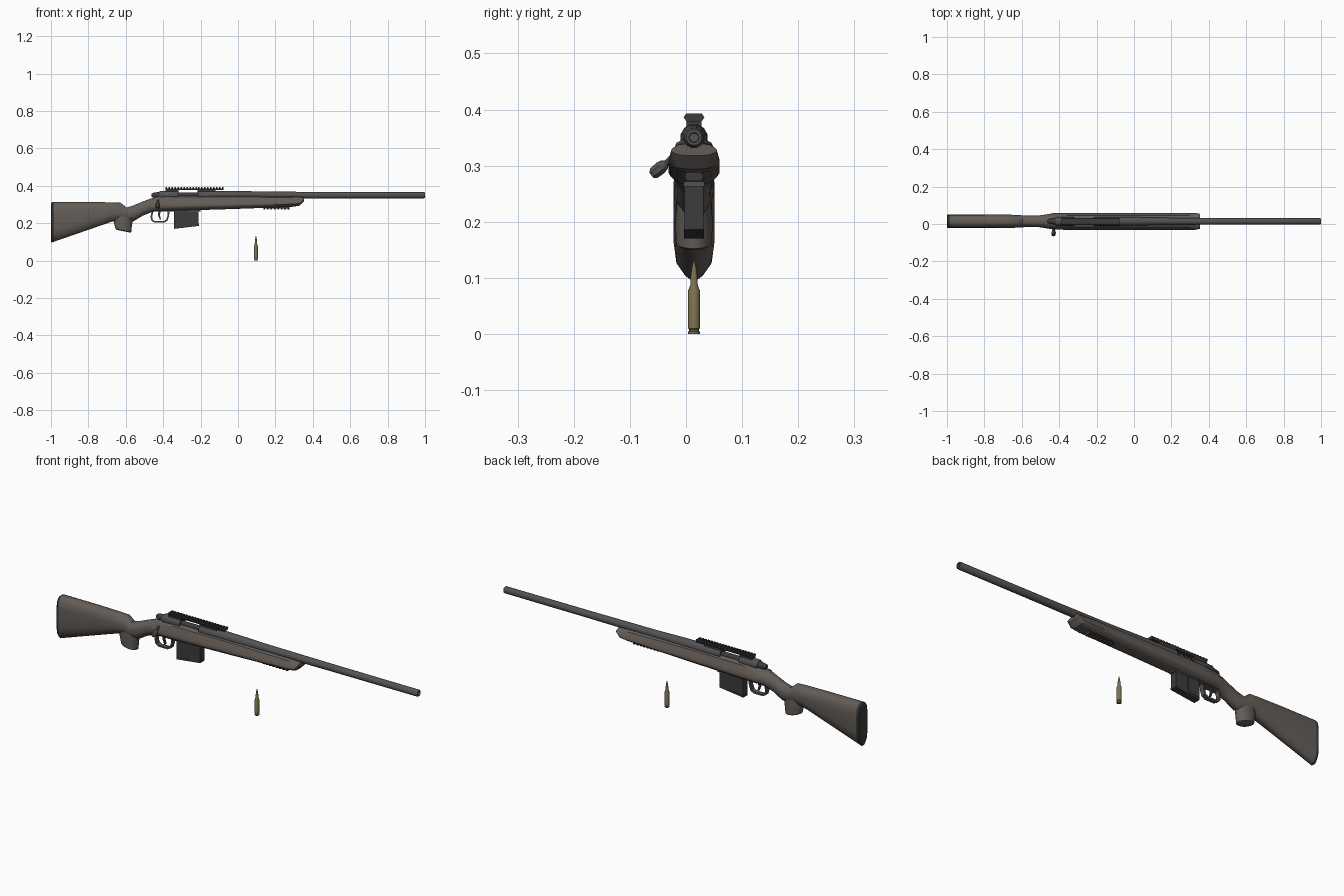
import bpy, bmesh, math
from mathutils import Vector

C = 0.0143   # centre plane of the rifle in y
AX = 0.35    # bore height


def material(name, rgb):
    m = bpy.data.materials.new(name)
    m.diffuse_color = (*rgb, 1)
    return m


STOCK = material("stock_brown", (0.125, 0.108, 0.095))
METAL = material("metal_grey", (0.085, 0.085, 0.088))
DARK = material("dark_grey", (0.045, 0.045, 0.048))
BRASS = material("brass", (0.2, 0.17, 0.08))


def make(name, pieces, mat):
    """Each piece is a list of rings, lofted and capped."""
    bm = bmesh.new()
    for rings in pieces:
        vs = [[bm.verts.new(p) for p in r] for r in rings]
        for a, b in zip(vs, vs[1:]):
            for i in range(len(a)):
                j = (i + 1) % len(a)
                bm.faces.new((a[i], a[j], b[j], b[i]))
        bm.faces.new(vs[0][::-1])
        bm.faces.new(vs[-1])
    bmesh.ops.recalc_face_normals(bm, faces=bm.faces)
    me = bpy.data.meshes.new(name)
    bm.to_mesh(me)
    bm.free()
    me.materials.append(mat)
    ob = bpy.data.objects.new(name, me)
    bpy.context.collection.objects.link(ob)
    return ob


def ring(c, u, v, n):
    c, u, v = Vector(c), Vector(u), Vector(v)
    return [c + u * math.cos(t) + v * math.sin(t)
            for t in (2 * math.pi * (i + 0.5) / n for i in range(n))]


def lathe_x(prof, z=AX, n=12):
    return [ring((x, C, z), (0, r, 0), (0, 0, r), n) for x, r in prof]


def prism_x(sec, x0, x1):
    return [[(x, C + y, z) for y, z in sec] for x in (x0, x1)]


def prism_y(prof, hw, y=0):
    return [[(x, C + y + s * hw, z) for x, z in prof] for s in (-1, 1)]


def box(x0, x1, hw, z0, z1):
    return prism_y([(x0, z0), (x1, z0), (x1, z1), (x0, z1)], hw)


def stock_ring(x, zt, zb, hw, wt, ct, wb, cb):
    """Octagonal section with its corners cut once."""
    h = zt - zb
    half = [(wt * hw, zt), (hw, zt - ct * h), (hw, zb + cb * h), (wb * hw, zb)]
    pts = half + [(-y, z) for y, z in reversed(half)]
    out = []
    for i, p in enumerate(pts):
        for q in (pts[i - 1], pts[(i + 1) % 8]):
            out.append((x, C + p[0] + 0.2 * (q[0] - p[0]), p[1] + 0.2 * (q[1] - p[1])))
    return out


# stock: butt, neck and fore-end in one loft
butt, neck, fore = (0.45, 0.12, 0.3, 0.17), (0.45, 0.3, 0.45, 0.3), (0.6, 0.58, 0.55, 0.22)
sections = [
    (-0.985, 0.313, 0.101, 0.0365, butt), (-0.8, 0.313, 0.165, 0.0365, (0.45, 0.18, 0.35, 0.22)),
    (-0.676, 0.312, 0.208, 0.036, neck), (-0.628, 0.31, 0.215, 0.034, neck),
    (-0.596, 0.284, 0.213, 0.032, neck), (-0.56, 0.295, 0.21, 0.03, neck),
    (-0.51, 0.316, 0.24, 0.031, neck), (-0.47, 0.331, 0.256, 0.037, neck),
    (-0.43, 0.342, 0.266, 0.044, fore), (-0.35, 0.349, 0.266, 0.0457, fore),
    (0.0, 0.349, 0.277, 0.0457, fore), (0.29, 0.343, 0.288, 0.0457, fore),
    (0.33, 0.341, 0.294, 0.045, fore), (0.352, 0.339, 0.318, 0.04, (0.6, 0.4, 0.6, 0.3))]
make("stock", [[stock_ring(x, t, b, w, *f) for x, t, b, w, f in sections]], STOCK)

# recoil pad
make("butt_pad", [[stock_ring(-1, 0.308, 0.1, 0.032, *butt),
                   stock_ring(-0.994, 0.313, 0.097, 0.0365, *butt),
                   stock_ring(-0.985, 0.313, 0.101, 0.0365, *butt)]], DARK)

# pistol grip
make("grip", [[ring((x, C, z), (rx, 0, -0.2 * rx), (0, ry, 0), 16) for x, z, rx, ry in
               [(-0.612, 0.157, 0.036, 0.026), (-0.613, 0.161, 0.043, 0.032),
                (-0.616, 0.2, 0.05, 0.034), (-0.612, 0.25, 0.055, 0.03)]]], STOCK)

# barrel with recessed muzzle
make("barrel", [lathe_x([(0.985, 0.008), (1.0, 0.009), (1.0, 0.014), (0.995, 0.0172),
                         (0.53, 0.0178), (0.15, 0.02), (0.0, 0.0235), (-0.08, 0.0245)])], METAL)

# receiver: closed ends, open top over the bolt
open_half = [(0.0245 * math.cos(t), AX + 0.0245 * math.sin(t))
             for t in (math.pi + math.pi * i / 6 for i in range(7))]
make("receiver", [lathe_x([(-0.215, 0.0245), (-0.075, 0.0245)]),
                  lathe_x([(-0.42, 0.021), (-0.415, 0.0245), (-0.32, 0.0245)]),
                  prism_x([(y, z - 0.008) for y, z in open_half], -0.33, -0.2)], METAL)

# bolt, shroud and handle
make("bolt", [lathe_x([(-0.34, 0.014), (-0.2, 0.014)]),
              lathe_x([(-0.462, 0.008), (-0.455, 0.013), (-0.425, 0.018), (-0.415, 0.018)])], DARK)


def rod(pts, n=8):
    d = Vector((-0.06, -0.77, -0.63)).normalized()
    u = Vector((1, 0, 0))
    u = (u - d * u.dot(d)).normalized()
    v = d.cross(u)
    return [ring(Vector((-0.425, C, 0.345)) + d * t, u * r, v * r, n) for t, r in pts]


make("bolt_handle", [rod([(0.0, 0.009), (0.05, 0.007), (0.064, 0.006), (0.068, 0.01),
                          (0.078, 0.0125), (0.092, 0.0115), (0.098, 0.007)])], METAL)


# toothed accessory rails
def rail(name, x0, x1, n, zbase, zmid, ztop, hw, mat, extra=()):
    pitch = (x1 - x0) / (n - 0.5)
    body = [(-0.7 * hw, zbase), (0.7 * hw, zbase), (hw, zmid), (-hw, zmid)]
    tooth = [(-hw, zmid), (hw, zmid), (0.75 * hw, ztop), (-0.75 * hw, ztop)]
    make(name, [prism_x(body, x0, x1)] + list(extra) +
         [prism_x(tooth, x0 + i * pitch, x0 + (i + 0.5) * pitch) for i in range(n)], mat)


rail("top_rail", -0.388, -0.077, 20, 0.378, 0.386, 0.393, 0.0185, DARK,
     [box(-0.388, -0.318, 0.013, 0.365, 0.38), box(-0.217, -0.12, 0.013, 0.365, 0.38)])
rail("lower_rail", 0.136, 0.275, 8, 0.292, 0.28, 0.273, 0.017, DARK)

# magazine with raised side ribs and floor plate
make("magazine", [prism_y([(-0.338, 0.178), (-0.213, 0.193), (-0.213, 0.29), (-0.338, 0.29)], 0.0155),
                  prism_y([(-0.342, 0.17), (-0.209, 0.186), (-0.209, 0.195), (-0.342, 0.179)], 0.0175)] +
     [prism_y([(a, 0.18), (b, 0.19), (b, 0.285), (a, 0.285)], 0.0172)
      for a, b in ((-0.341, -0.28), (-0.262, -0.21))], DARK)

# trigger guard, trigger and floor metal
outer = [(-0.46, 0.27), (-0.468, 0.235), (-0.463, 0.213), (-0.445, 0.203),
         (-0.395, 0.203), (-0.377, 0.213), (-0.368, 0.24), (-0.366, 0.27)]
inner = [(-0.376, 0.27), (-0.377, 0.24), (-0.384, 0.219), (-0.398, 0.211),
         (-0.442, 0.211), (-0.455, 0.218), (-0.459, 0.235), (-0.451, 0.27)]
make("trigger_guard", [prism_y(outer + inner, 0.011),
                       box(-0.46, -0.2, 0.019, 0.263, 0.275)], METAL)
make("trigger", [prism_y([(-0.425, 0.27), (-0.428, 0.245), (-0.418, 0.22), (-0.412, 0.221),
                          (-0.418, 0.245), (-0.411, 0.27)], 0.005)], DARK)

# loose cartridge standing upright
make("cartridge", [[ring((0.096, C, z), (r, 0, 0), (0, r, 0), 16) for z, r in
                    [(0, 0.0105), (0.004, 0.011), (0.005, 0.009), (0.008, 0.009), (0.01, 0.011),
                     (0.078, 0.0105), (0.087, 0.0068), (0.1, 0.0064), (0.115, 0.0045),
                     (0.127, 0.002), (0.132, 0.0008)]]], BRASS)

# smooth shading with sharp edges kept
bpy.ops.object.select_all(action='SELECT')
bpy.context.view_layer.objects.active = bpy.data.objects["stock"]
bpy.ops.object.shade_smooth_by_angle(angle=math.radians(35))
